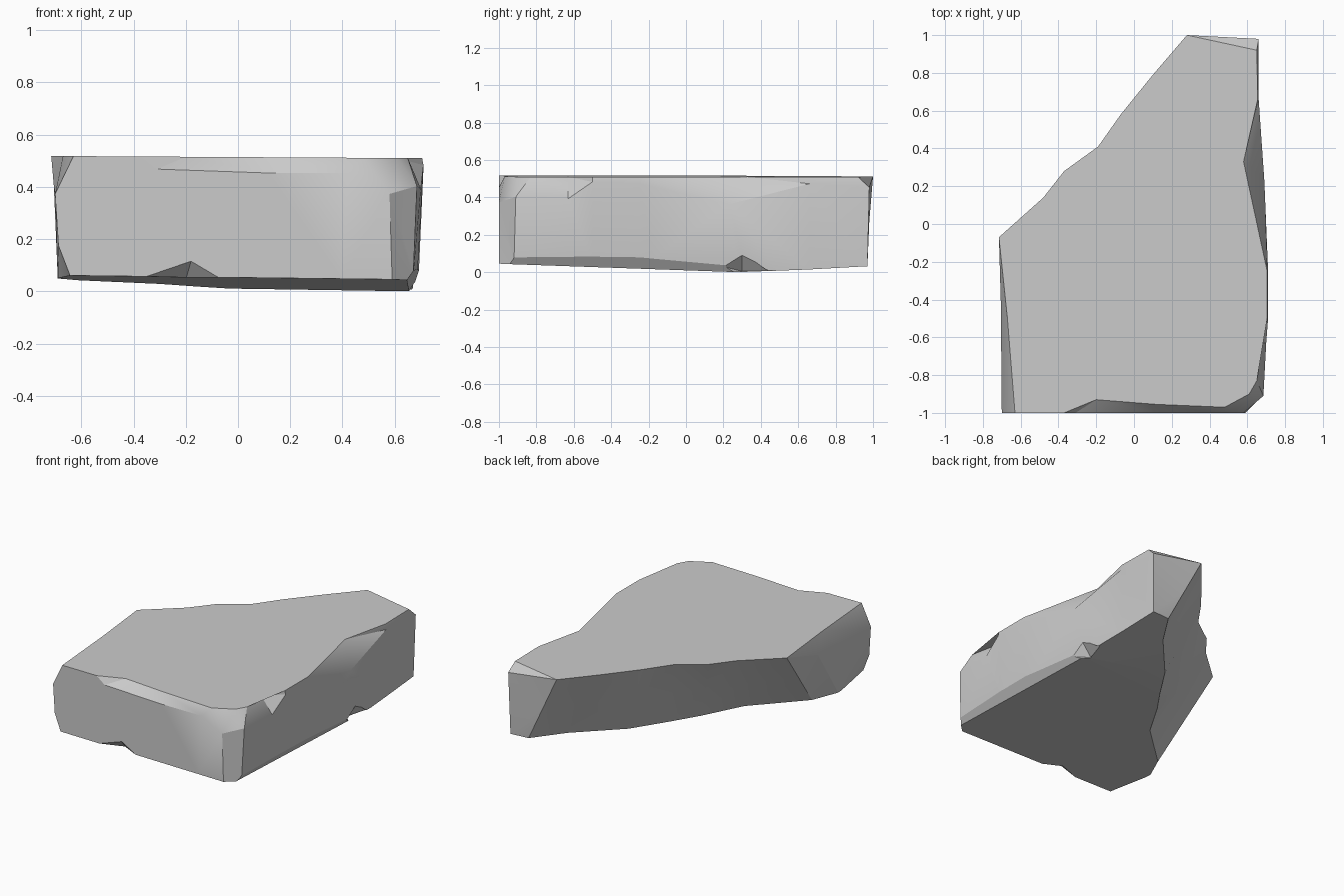
import bpy, bmesh, math
from mathutils import Vector

if "Cube" in bpy.data.objects:
    bpy.data.objects.remove(bpy.data.objects["Cube"])

# Columns round the slab: top (x, y), shoulder (x, y, z) or None for halfway, bottom (x, y)
COLUMNS = [
    ((-.63, -1), (-.70, -1, .37), (-.68, -1)),
    ((-.37, -1), (-.37, -1, .49), (-.37, -1)),
    ((-.20, -.93), (-.31, -1, .465), (-.20, -1)),
    ((.12, -.955), (.12, -1, .45), (.12, -1)),
    ((.48, -.97), (.42, -1, .45), (.40, -1)),
    ((.61, -.90), (.58, -1, .37), (.59, -1)),
    ((.65, -.83), (.685, -.91, .40), (.67, -.92)),
    ((.61, -.63), (.70, -.63, .39), (.68, -.63)),
    ((.705, -.50), (.71, -.50, .48), (.685, -.50)),
    ((.705, -.25), (.71, -.25, .47), (.69, -.25)),
    ((.58, .33), (.69, .23, .36), (.675, .28)),
    ((.655, .66), (.66, .66, .47), (.66, .66)),
    ((.65, .92), (.66, .98, .45), (.65, .97)),
    ((.28, 1.0), None, (.52, .96)),
    ((.10, .79), None, (.38, .74)),
    ((-.07, .58), None, (.12, .45)),
    ((-.19, .41), None, (-.03, .22)),
    ((-.37, .28), None, (-.15, .05)),
    ((-.48, .14), None, (-.30, -.20)),
    ((-.715, -.07), None, (-.61, -.49)),
    ((-.67, -.50), (-.705, -.42, .40), (-.69, -.66)),
]


def top_z(x, y):
    return .511 - .006 * x


def bottom_z(x, y):
    return .05 - .035 * (y + 1) - .012 * x + .09 * max(0, y - .35)


# Slab body: three lofted rings with capped top and bottom
bm = bmesh.new()
rings = [[], [], []]
for t, m, b in COLUMNS:
    top = Vector((*t, top_z(*t)))
    low = Vector((*b, bottom_z(*b)))
    mid = Vector(m) if m else (top + low) / 2
    for ring, p in zip(rings, (low, mid, top)):
        ring.append(bm.verts.new(p))
n = len(COLUMNS)
for lower, upper in zip(rings, rings[1:]):
    for i in range(n):
        j = (i + 1) % n
        bm.faces.new((lower[i], lower[j], upper[j], upper[i]))
bm.faces.new(rings[2])
bm.faces.new(rings[0][::-1])
bmesh.ops.triangulate(bm, faces=bm.faces[:])


# Chamfers along the lower right edge and lower left corner
def chamfer(a, b, c):
    a, b, c = Vector(a), Vector(b), Vector(c)
    no = (b - a).cross(c - a).normalized()
    if no.dot(a - Vector((.1, -.1, .25))) < 0:
        no.negate()
    cut = bmesh.ops.bisect_plane(bm, geom=bm.verts[:] + bm.edges[:] + bm.faces[:],
                                 plane_co=a, plane_no=no, clear_outer=True)
    edges = [e for e in cut["geom_cut"] if isinstance(e, bmesh.types.BMEdge)]
    bmesh.ops.holes_fill(bm, edges=edges, sides=0)


chamfer((.69, -.85, .10), (.685, .2, .045), (.65, -.4, .02))
chamfer((-.69, -1, .18), (-.64, -1, .05), (-.70, -.66, .06))
bmesh.ops.triangulate(bm, faces=bm.faces[:])
bmesh.ops.recalc_face_normals(bm, faces=bm.faces[:])
lowest = min(v.co.z for v in bm.verts)
bmesh.ops.translate(bm, verts=bm.verts[:], vec=(0, 0, -lowest))


def make_object(name, mesh_bm):
    me = bpy.data.meshes.new(name)
    mesh_bm.to_mesh(me)
    mesh_bm.free()
    ob = bpy.data.objects.new(name, me)
    bpy.context.collection.objects.link(ob)
    return ob


slab = make_object("rock_slab", bm)
bpy.context.view_layer.objects.active = slab
slab.select_set(True)
bpy.ops.object.shade_smooth_by_angle(angle=math.radians(25))


# Small chips knocked out of the lower edges
def chip(name, points, out):
    cb = bmesh.new()
    for p in points:
        cb.verts.new(p)
        cb.verts.new(Vector(p) + Vector(out))
    res = bmesh.ops.convex_hull(cb, input=cb.verts[:])
    loose = [v for v in cb.verts if not v.link_faces]
    bmesh.ops.delete(cb, geom=loose, context='VERTS')
    bmesh.ops.recalc_face_normals(cb, faces=cb.faces[:])
    cutter = make_object(name, cb)
    cutter.hide_render = True
    cutter.display_type = 'WIRE'
    mod = slab.modifiers.new(name, 'BOOLEAN')
    mod.operation = 'DIFFERENCE'
    mod.solver = 'EXACT'
    mod.object = cutter
    bpy.context.view_layer.objects.active = slab
    bpy.ops.object.modifier_apply(modifier=name)
    bpy.data.objects.remove(cutter)


chip("front_chip", [(-.37, -1, .05), (-.18, -1, .115), (-.07, -1, .05), (-.2, -.93, .045)], (0, -.06, -.06))
chip("right_chip", [(.68, .2, .03), (.685, .3, .10), (.66, .45, .005), (.61, .3, .005)], (.06, 0, -.06))
